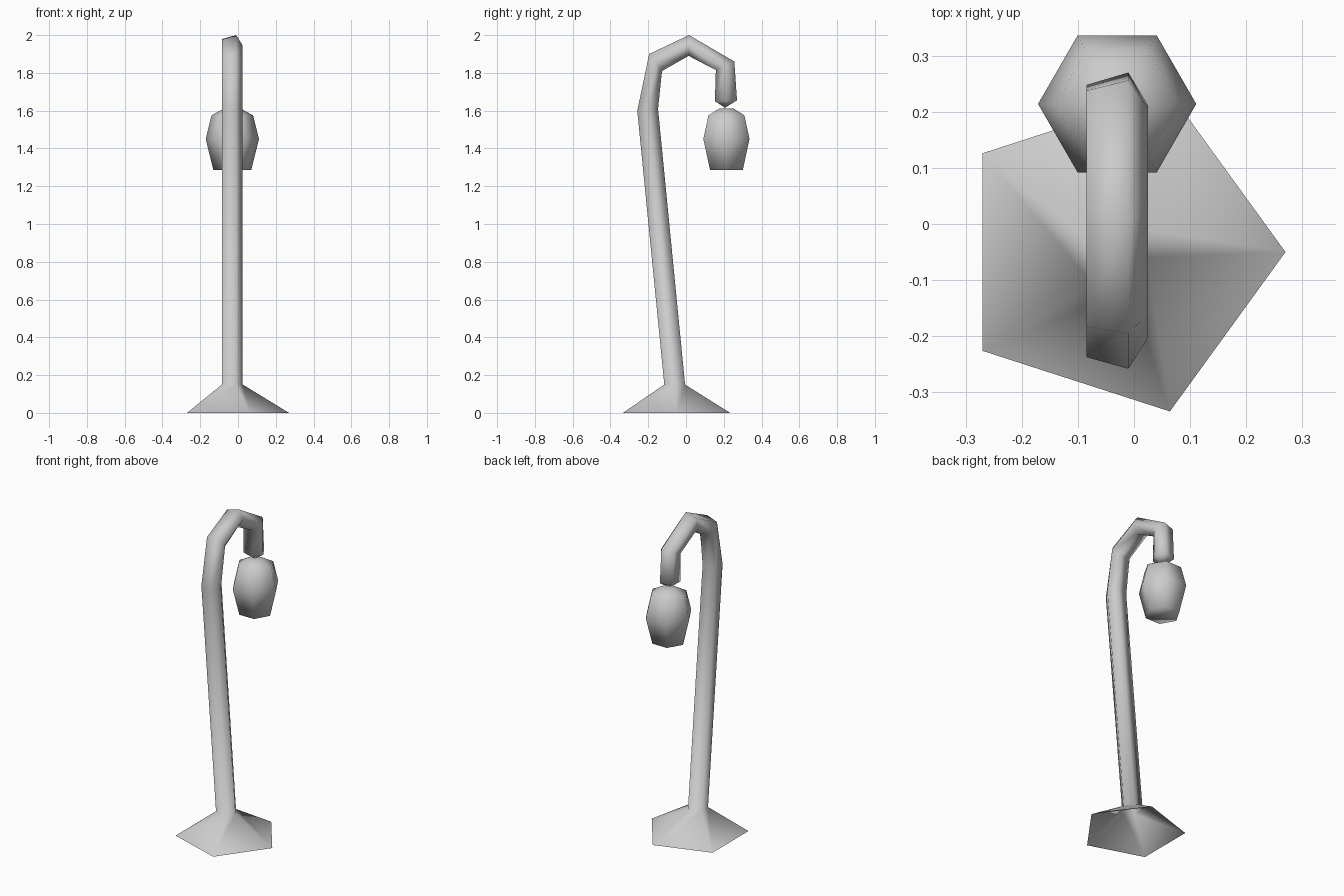
import bpy
import bmesh
from math import cos, sin, pi
from mathutils import Vector

cube = bpy.data.objects.get("Cube")
if cube:
    bpy.data.objects.remove(cube, do_unlink=True)

GREY = (0.6, 0.6, 0.6, 1.0)
grey = bpy.data.materials.new("plain grey")
grey.use_nodes = True
grey.diffuse_color = GREY
grey.node_tree.nodes["Principled BSDF"].inputs["Base Color"].default_value = GREY


def loft(name, rings, cap_start, tip=None, cap_end=False):
    """Skin a list of rings, optionally closing the ends."""
    bm = bmesh.new()
    loops = [[bm.verts.new(p) for p in ring] for ring in rings]
    n = len(loops[0])
    for low, high in zip(loops, loops[1:]):
        for i in range(n):
            j = (i + 1) % n
            bm.faces.new((low[i], low[j], high[j], high[i]))
    if cap_start:
        bm.faces.new(loops[0][::-1])
    if cap_end:
        bm.faces.new(loops[-1])
    if tip:
        point = bm.verts.new(tip)
        for i in range(n):
            bm.faces.new((loops[-1][i], loops[-1][(i + 1) % n], point))
    bmesh.ops.recalc_face_normals(bm, faces=bm.faces[:])
    mesh = bpy.data.meshes.new(name)
    bm.to_mesh(mesh)
    bm.free()
    mesh.materials.append(grey)
    for poly in mesh.polygons:
        poly.use_smooth = True
    obj = bpy.data.objects.new(name, mesh)
    bpy.context.collection.objects.link(obj)
    return obj


def pentagon(inner, outer, xs):
    """Five-sided section between an inner and an outer (y, z) point."""
    a, b = Vector(inner), Vector(outer)
    middle, half = (a + b) / 2, (a - b) / 2
    ring = []
    for x, side in zip(xs, (0, 1, 0.62, -0.62, -1)):
        p = middle + half * side
        ring.append((x, p.x, p.y))
    return ring


# Flared foot, leaning post and hooked arm in one skin, open underneath
FOOT_X = (0.27, 0.064, -0.27, -0.27, 0.064)
POST_X = (0.025, -0.01, -0.085, -0.085, -0.01)
path = [
    ((-0.005, 0.15), (-0.115, 0.15)),
    ((-0.148, 1.61), (-0.258, 1.60)),
    ((-0.127, 1.81), (-0.195, 1.90)),
    ((0.014, 1.89), (0.016, 2.0)),
    ((0.158, 1.815), (0.256, 1.86)),
    ((0.153, 1.65), (0.27, 1.655)),
]
rings = [pentagon((0.234, 0), (-0.334, 0), FOOT_X)]
rings += [pentagon(i, o, POST_X) for i, o in path]
loft("lamp_post", rings, cap_start=False, tip=(-0.03, 0.207, 1.615))

# Six-sided lantern hanging from the tip
profile = [(0.10, 1.285), (0.141, 1.45), (0.11, 1.575), (0.043, 1.612)]
hexagons = [[(-0.03 + r * cos(k * pi / 3), 0.214 + r * sin(k * pi / 3), z)
             for k in range(6)] for r, z in profile]
loft("lantern", hexagons, cap_start=True, cap_end=True)
